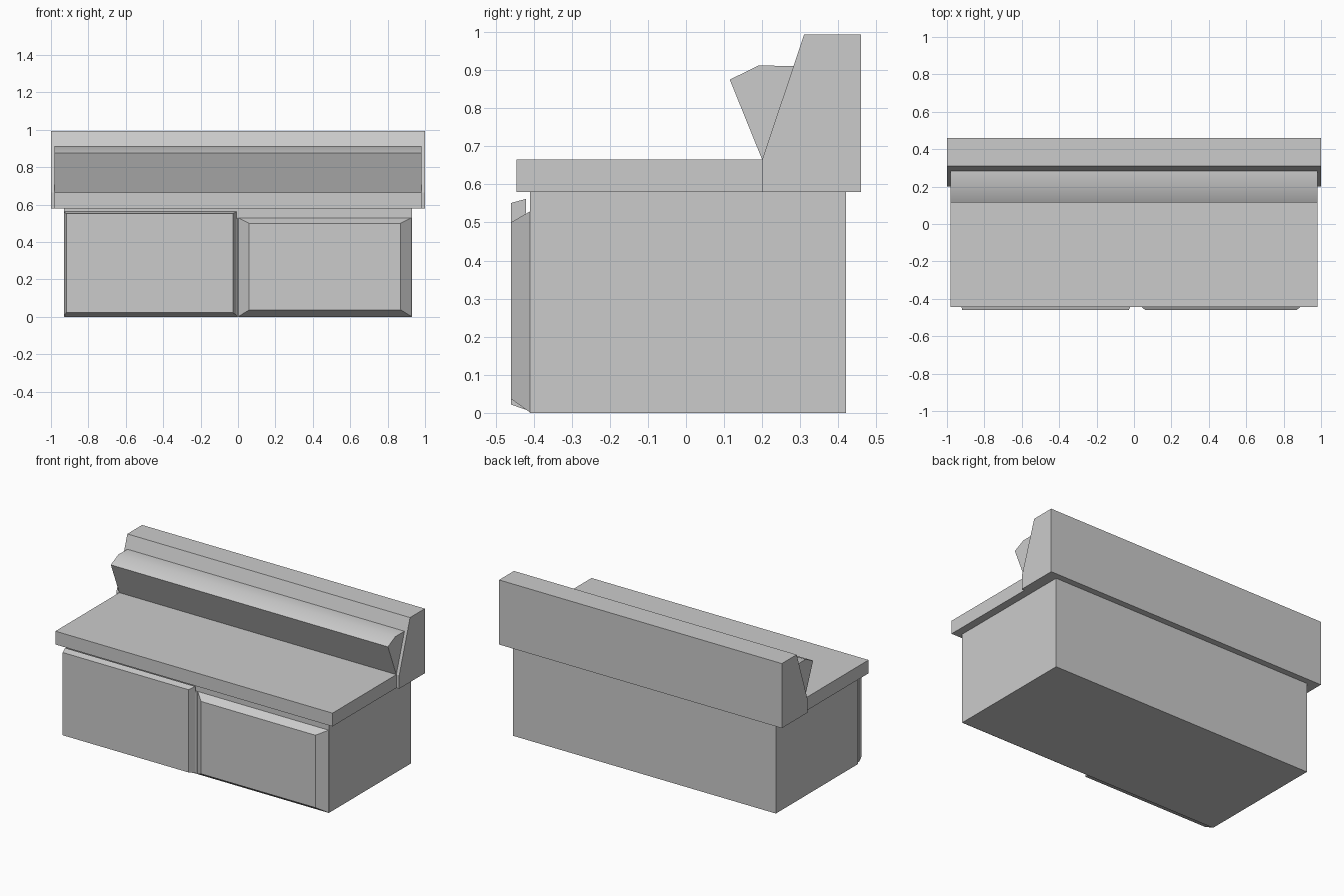
import bpy, math

if "Cube" in bpy.data.objects:
    bpy.data.objects.remove(bpy.data.objects["Cube"])


def make(name, verts, faces):
    mesh = bpy.data.meshes.new(name)
    mesh.from_pydata(verts, [], faces)
    mesh.update()
    obj = bpy.data.objects.new(name, mesh)
    bpy.context.collection.objects.link(obj)
    return obj


def extrude_x(name, profile, half_width):
    """Extrude a counter-clockwise (y, z) profile symmetrically along x."""
    n = len(profile)
    verts = [(x, y, z) for x in (-half_width, half_width) for y, z in profile]
    faces = [tuple(reversed(range(n))), tuple(range(n, 2 * n))]
    faces += [(i, (i + 1) % n, n + (i + 1) % n, n + i) for i in range(n)]
    return make(name, verts, faces)


def box(name, half_width, y0, y1, z0, z1):
    return extrude_x(name, [(y0, z0), (y1, z0), (y1, z1), (y0, z1)], half_width)


def panel(name, back, front, y_back, y_front):
    """Bevelled front panel; back and front are (x0, x1, z0, z1)."""
    verts = []
    for (x0, x1, z0, z1), y in ((back, y_back), (front, y_front)):
        verts += [(x0, y, z0), (x1, y, z0), (x1, y, z1), (x0, y, z1)]
    faces = [(3, 2, 1, 0), (4, 5, 6, 7)]
    faces += [(i, (i + 1) % 4, 4 + (i + 1) % 4, 4 + i) for i in range(4)]
    return make(name, verts, faces)


# Base and seat
box("base", 0.93, -0.41, 0.42, 0.0, 0.58)
box("seat", 0.98, -0.445, 0.20, 0.58, 0.665)

# Sloped backrest
extrude_x("backrest", [(0.20, 0.58), (0.46, 0.58), (0.46, 0.993),
                       (0.31, 0.993), (0.20, 0.665)], 1.0)

# Wedge cushion leaning on the backrest, softly shaded on top
cushion = extrude_x("back_cushion", [(0.20, 0.665), (0.283, 0.911),
                                     (0.19, 0.912), (0.115, 0.875)], 0.98)
bpy.context.view_layer.objects.active = cushion
cushion.select_set(True)
bpy.ops.object.shade_smooth_by_angle(angle=math.radians(30))
cushion.select_set(False)

# Bevelled front panels, one on each side
panel("right_front_panel", (0.0, 0.93, 0.0, 0.53),
      (0.06, 0.87, 0.037, 0.50), -0.408, -0.46)
panel("left_inner_panel", (-0.93, 0.0, 0.0, 0.53),
      (-0.87, -0.06, 0.037, 0.50), -0.408, -0.455)

# Taller cover over the left panel
panel("left_cover_panel", (-0.93, -0.008, 0.008, 0.562),
      (-0.918, -0.028, 0.022, 0.551), -0.42, -0.46)
